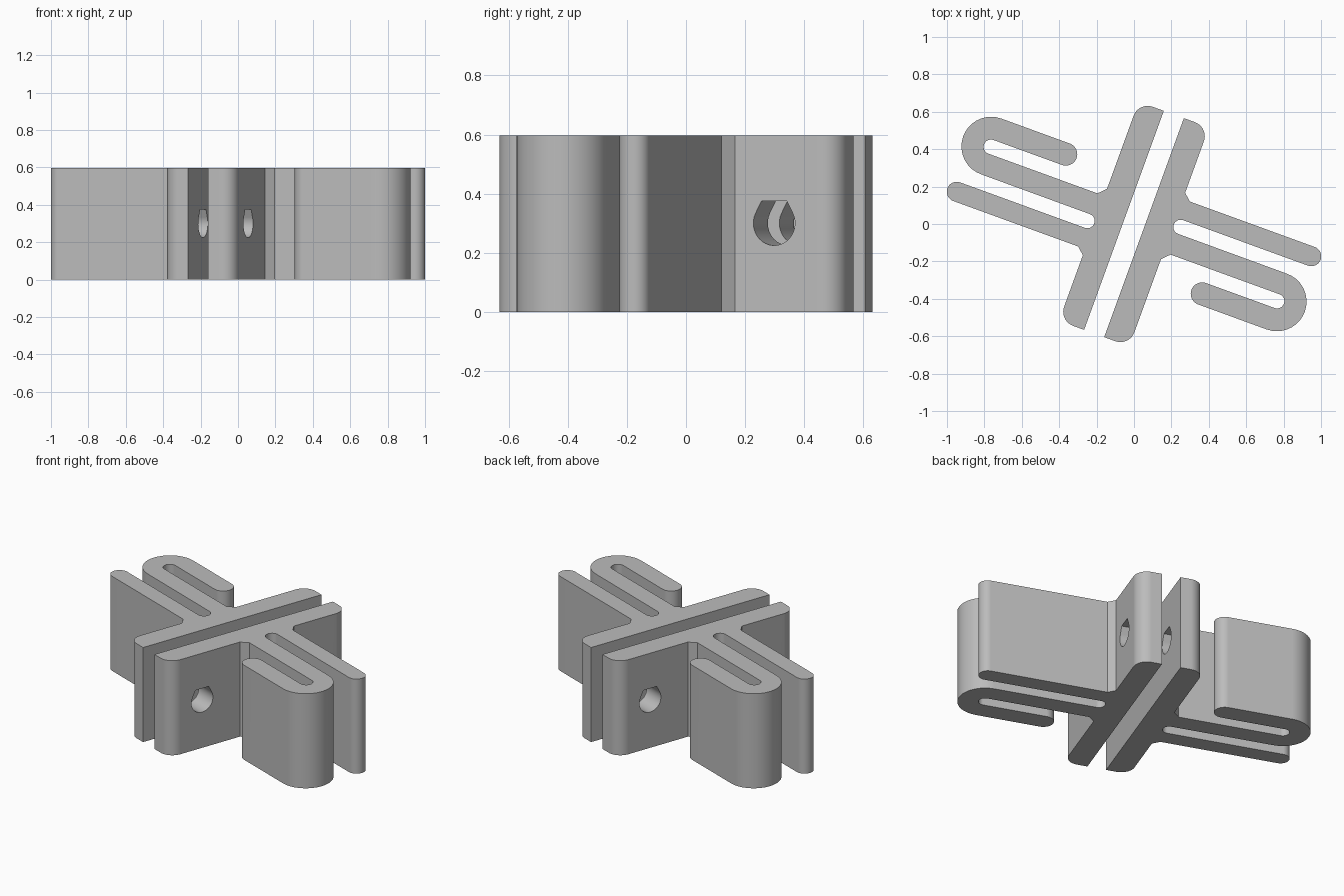
import bpy
import bmesh
from math import cos, sin, radians, pi

HEIGHT = 0.597
TILT = radians(-20)

cube = bpy.data.objects.get("Cube")
if cube:
    bpy.data.objects.remove(cube, do_unlink=True)

grey = bpy.data.materials.new("plain_grey")
grey.use_nodes = True
colour = (0.5, 0.5, 0.5, 1)
grey.diffuse_color = colour
grey.node_tree.nodes["Principled BSDF"].inputs["Base Color"].default_value = colour


def arc(cx, cy, r, start, end):
    """Points along an arc, angles in degrees."""
    steps = max(2, round(abs(end - start) / 10))
    angles = [radians(start + (end - start) * i / steps) for i in range(steps + 1)]
    return [(cx + r * cos(a), cy + r * sin(a)) for a in angles]


def prism(name, points, offset):
    """Closed prism from a ring of 3D points pushed along an offset."""
    bm = bmesh.new()
    face = bm.faces.new([bm.verts.new(p) for p in points])
    moved = bmesh.ops.extrude_face_region(bm, geom=[face])["geom"]
    verts = [v for v in moved if isinstance(v, bmesh.types.BMVert)]
    bmesh.ops.translate(bm, verts=verts, vec=offset)
    bmesh.ops.recalc_face_normals(bm, faces=bm.faces[:])
    mesh = bpy.data.meshes.new(name)
    bm.to_mesh(mesh)
    bm.free()
    mesh.materials.append(grey)
    obj = bpy.data.objects.new(name, mesh)
    bpy.context.collection.objects.link(obj)
    return obj


# Clamp outline: plate, folded spring arm, straight arm
outline = [(0.057, -0.623)]
outline += arc(0.12, -0.543, 0.08, -90, 0)
outline += [(0.2, -0.127), (0.24, -0.087)]
outline += arc(0.86, -0.126, 0.039, 90, -90)
outline += arc(0.47, -0.226, 0.061, 90, 270)
outline += arc(0.86, -0.1285, 0.1585, -90, 90)
outline += arc(0.24, 0.07, 0.039, -90, -270)
outline += arc(0.95, 0.162, 0.053, -90, 90)
outline += [(0.24, 0.215), (0.2, 0.25)]
outline += arc(0.12, 0.543, 0.08, 0, 90)
outline += [(0.057, 0.623)]

# Bolt hole section: round below, tapering to a flat top
hole = arc(0, 0, 0.075, 153, 387) + [(0.046, 0.075), (-0.046, 0.075)]


def clamp_half(name, turn):
    half = prism(name, [(x, y, 0) for x, y in outline], (0, 0, HEIGHT))
    bpy.context.view_layer.objects.active = half
    for side in (-1, 1):
        ring = [(0, side * 0.39 + y, 0.3 + z) for y, z in hole]
        cutter = prism("hole_cutter", ring, (0.3, 0, 0))
        cutter.hide_render = True
        cut = half.modifiers.new("bolt_hole", "BOOLEAN")
        cut.operation = "DIFFERENCE"
        cut.solver = "EXACT"
        cut.object = cutter
        bpy.ops.object.modifier_apply(modifier=cut.name)
        bpy.data.objects.remove(cutter, do_unlink=True)
    half.rotation_euler.z = TILT + turn
    bpy.ops.object.select_all(action="DESELECT")
    half.select_set(True)
    bpy.ops.object.shade_smooth_by_angle(angle=radians(25))
    weighted = half.modifiers.new("clean_shading", "WEIGHTED_NORMAL")
    weighted.keep_sharp = True


# Two identical halves, turned half a circle from each other
clamp_half("left_clamp_half", 0)
clamp_half("right_clamp_half", pi)
